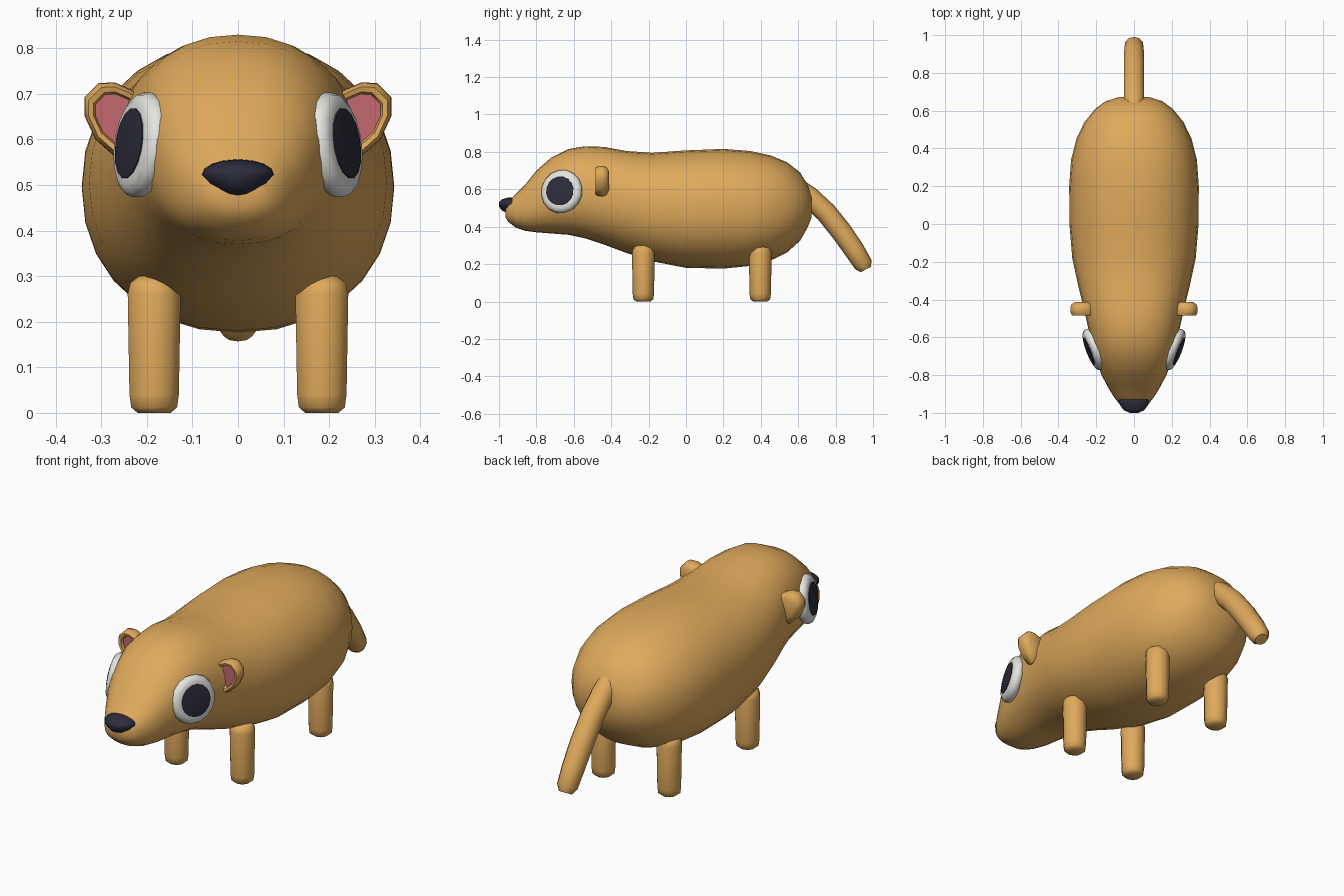
import bpy
import bmesh
import math
from mathutils import Vector

cube = bpy.data.objects.get("Cube")
if cube:
    bpy.data.objects.remove(cube, do_unlink=True)


def material(name, rgb):
    m = bpy.data.materials.new(name)
    m.use_nodes = True
    m.diffuse_color = (*rgb, 1)
    m.node_tree.nodes["Principled BSDF"].inputs["Base Color"].default_value = (*rgb, 1)
    return m


FUR = material("tan fur", (0.74, 0.40, 0.107))
WHITE = material("eye white", (0.78, 0.78, 0.75))
DARK = material("dark navy", (0.026, 0.026, 0.045))
PINK = material("ear pink", (0.56, 0.14, 0.16))


def loft(name, rings, mats, angle=40):
    """Skin closed rings and cap both ends; a second material goes on the last cap."""
    bm = bmesh.new()
    loops = [[bm.verts.new(p) for p in ring] for ring in rings]
    n = len(loops[0])
    for a, b in zip(loops, loops[1:]):
        for i in range(n):
            j = (i + 1) % n
            bm.faces.new((a[i], a[j], b[j], b[i]))
    bm.faces.new(loops[0][::-1])
    cap = bm.faces.new(loops[-1])
    cap.material_index = len(mats) - 1
    bmesh.ops.recalc_face_normals(bm, faces=bm.faces)
    mesh = bpy.data.meshes.new(name)
    bm.to_mesh(mesh)
    bm.free()
    for m in mats:
        mesh.materials.append(m)
    obj = bpy.data.objects.new(name, mesh)
    bpy.context.collection.objects.link(obj)
    bpy.ops.object.select_all(action="DESELECT")
    obj.select_set(True)
    bpy.context.view_layer.objects.active = obj
    bpy.ops.object.shade_smooth_by_angle(angle=math.radians(angle))
    return obj


def circle(centre, u, v, r, n):
    return [Vector(centre) + r * (math.cos(t) * u + math.sin(t) * v)
            for t in (math.tau * (i + 0.5) / n for i in range(n))]


def disc_stack(name, centre, axis, profile, n, mats, angle=40):
    """Turned shape: profile of (radius, distance along axis)."""
    axis = Vector(axis).normalized()
    u = axis.cross((0, 0, 1) if abs(axis.z) < 0.9 else (0, 1, 0)).normalized()
    v = axis.cross(u)
    rings = [circle(Vector(centre) + axis * d, u, v, r, n) for r, d in profile]
    return loft(name, rings, mats, angle)


def super_ring(y, w, low, high, e, n=28):
    def bend(c):
        return math.copysign(abs(c) ** (2 / e), c)
    mid, h = (low + high) / 2, (high - low) / 2
    return [(w * bend(math.cos(t)), y, mid + h * bend(math.sin(t)))
            for t in (math.tau * i / n for i in range(n))]


# Body and head: y, half width, underside, top, squareness
sections = [
    (-0.965, 0.045, 0.45, 0.51, 2.2), (-0.95, 0.08, 0.425, 0.535, 2.3),
    (-0.91, 0.11, 0.395, 0.575, 2.4), (-0.86, 0.14, 0.378, 0.625, 2.4),
    (-0.80, 0.172, 0.37, 0.70, 2.4), (-0.72, 0.2, 0.364, 0.77, 2.3),
    (-0.63, 0.226, 0.357, 0.815, 2.3), (-0.54, 0.245, 0.338, 0.83, 2.2),
    (-0.44, 0.267, 0.305, 0.827, 2.2), (-0.32, 0.297, 0.26, 0.805, 2.15),
    (-0.18, 0.327, 0.215, 0.795, 2.15), (0.0, 0.342, 0.18, 0.808, 2.15),
    (0.2, 0.343, 0.176, 0.816, 2.15), (0.34, 0.333, 0.19, 0.805, 2.15),
    (0.45, 0.305, 0.218, 0.782, 2.15), (0.54, 0.262, 0.262, 0.745, 2.15),
    (0.61, 0.205, 0.325, 0.69, 2.1), (0.65, 0.15, 0.395, 0.625, 2.1),
    (0.672, 0.08, 0.45, 0.57, 2.0),
]
loft("body", [super_ring(*s) for s in sections], [FUR], 60)

# Nose: wide on top, narrowing below
nose = [(0.068, -0.90), (0.08, -0.925), (0.076, -0.955), (0.055, -0.985), (0.022, -1.0)]
rings = []
for w, y in nose:
    ring = []
    for x, _, z in super_ring(y, w, -w, w, 2, 16):
        drop = max(0, -z / 0.08)
        ring.append((x * (1 - 0.35 * drop), y, 0.523 + z * (0.42 if z > 0 else 0.66)))
    rings.append(ring)
loft("nose", rings, [DARK], 60)

# Tail: a tapering tube along a drooping path
path = [(0.58, 0.62, 0.05), (0.66, 0.56, 0.056), (0.75, 0.475, 0.057),
        (0.83, 0.375, 0.057), (0.9, 0.275, 0.055), (0.948, 0.198, 0.05), (0.962, 0.172, 0.032)]
rings = []
for i, (y, z, r) in enumerate(path):
    a, b = path[max(i - 1, 0)], path[min(i + 1, len(path) - 1)]
    d = Vector((0, b[0] - a[0], b[1] - a[1])).normalized()
    side = Vector((1, 0, 0))
    rings.append(circle((0, y, z), side, d.cross(side), r, 10))
loft("tail", rings, [FUR], 50)

# Ear outline in x and z, and its depth steps as (scale, y)
ear_outline = [(0.2, 0.69), (0.235, 0.71), (0.27, 0.725), (0.305, 0.724), (0.337, 0.692),
               (0.337, 0.652), (0.313, 0.6), (0.27, 0.562), (0.235, 0.57), (0.2, 0.6)]
ear_steps = [(0.65, -0.413), (0.92, -0.425), (1, -0.445), (0.98, -0.47),
             (0.87, -0.485), (0.72, -0.482), (0.66, -0.468)]
ear_mid = (0.265, 0.65)

leg_profile = [(0.038, 0), (0.053, 0.012), (0.057, 0.04), (0.061, 0.26), (0.055, 0.285), (0.035, 0.3)]
eye_profile = [(0.09, -0.035), (0.112, -0.018), (0.118, 0), (0.11, 0.017), (0.095, 0.026), (0.075, 0.027)]
pupil_profile = [(0.079, 0.015), (0.078, 0.03), (0.055, 0.034)]

for s, label in ((1, "left"), (-1, "right")):
    rings = [[(s * (ear_mid[0] + (x - ear_mid[0]) * k), y, ear_mid[1] + (z - ear_mid[1]) * k)
              for x, z in ear_outline] for k, y in ear_steps]
    loft(label + "_ear", rings, [FUR, PINK], 50)

    # Eyes look outward, slightly forward and up
    centre, axis = (s * 0.213, -0.665, 0.588), (s * 0.92, -0.36, 0.13)
    disc_stack(label + "_eye_white", centre, axis, eye_profile, 16, [WHITE], 50)
    disc_stack(label + "_pupil", centre, axis, pupil_profile, 16, [DARK], 30)

    for y, place in ((-0.228, "front"), (0.397, "back")):
        disc_stack(f"{place}_{label}_leg", (s * 0.184, y, 0), (0, 0, 1), leg_profile, 10, [FUR], 50)
